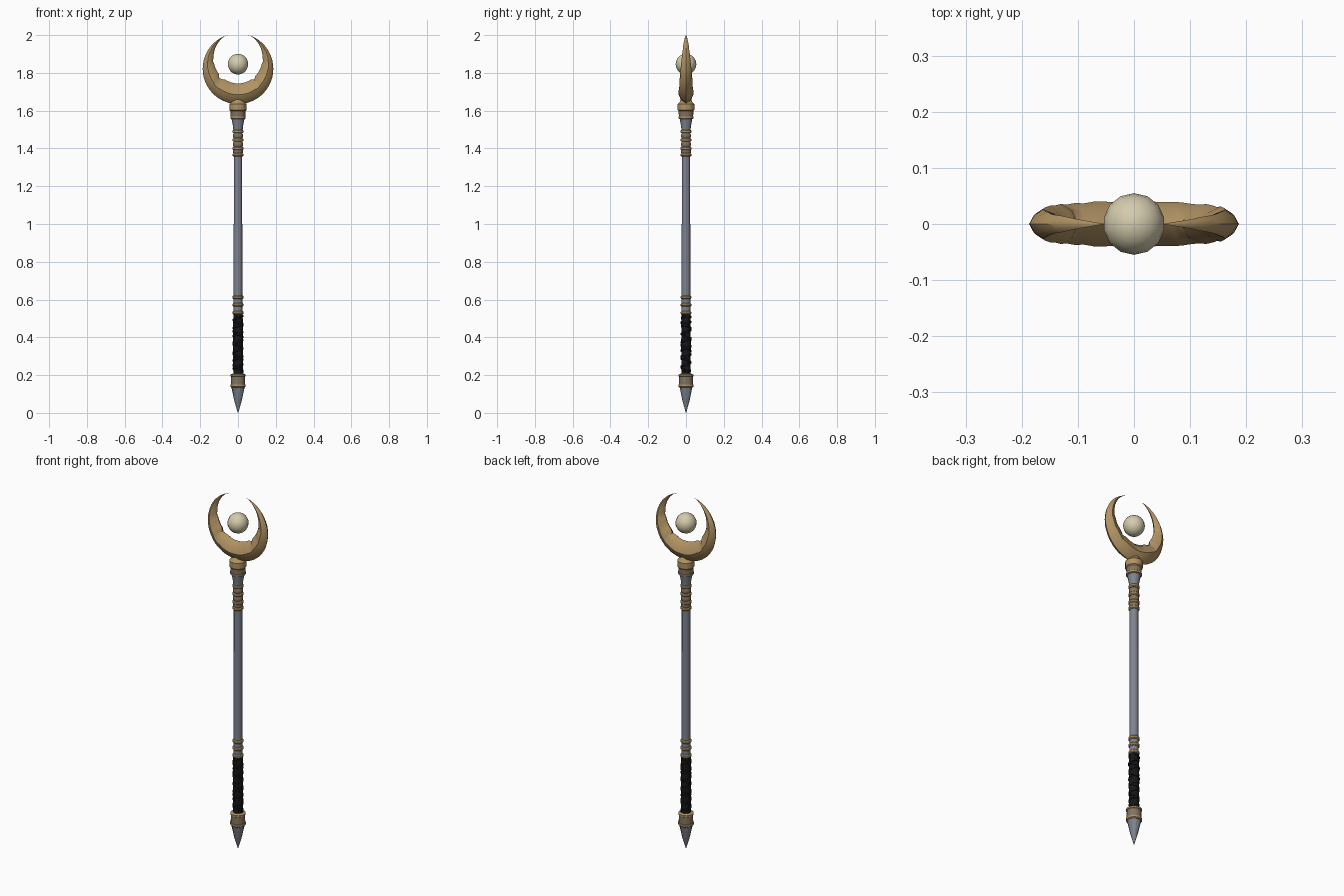
import bpy, bmesh, math, random
from math import sin, cos, pi, radians

if "Cube" in bpy.data.objects:
    bpy.data.objects.remove(bpy.data.objects["Cube"])

random.seed(4)


def material(name, rgb):
    m = bpy.data.materials.new(name)
    m.diffuse_color = (*rgb, 1)
    m.use_nodes = True
    m.node_tree.nodes["Principled BSDF"].inputs["Base Color"].default_value = m.diffuse_color
    return m


GOLD = material("aged gold", (0.44, 0.29, 0.125))
STEEL = material("blue grey steel", (0.21, 0.23, 0.27))
BRONZE = material("dull bronze", (0.22, 0.175, 0.115))
LEATHER = material("black leather", (0.008, 0.008, 0.009))
PEARL = material("cream stone", (0.66, 0.60, 0.42))


def finish(name, bm, mats, angle=35):
    bmesh.ops.recalc_face_normals(bm, faces=bm.faces[:])
    me = bpy.data.meshes.new(name)
    bm.to_mesh(me)
    bm.free()
    for m in mats:
        me.materials.append(m)
    ob = bpy.data.objects.new(name, me)
    bpy.context.collection.objects.link(ob)
    bpy.ops.object.select_all(action='DESELECT')
    ob.select_set(True)
    bpy.context.view_layer.objects.active = ob
    bpy.ops.object.shade_smooth_by_angle(angle=radians(angle))
    return ob


def skin(bm, rings, mat=lambda i: 0):
    """Bridge successive closed rings of points and cap both ends."""
    vs = [[bm.verts.new(p) for p in r] for r in rings]
    n = len(vs[0])
    for i in range(len(vs) - 1):
        for k in range(n):
            j = (k + 1) % n
            f = bm.faces.new((vs[i][k], vs[i][j], vs[i + 1][j], vs[i + 1][k]))
            f.material_index = mat(i)
    bm.faces.new(vs[0]).material_index = mat(0)
    bm.faces.new(vs[-1]).material_index = mat(len(vs) - 2)


def lathe(name, profile, mats, mat=lambda i: 0, sides=14):
    bm = bmesh.new()
    skin(bm, [[(r * cos(2 * pi * k / sides), r * sin(2 * pi * k / sides), z)
               for k in range(sides)] for r, z in profile], mat)
    return finish(name, bm, mats)


def band(name, z, r, h, mat=GOLD):
    """Rounded ring around the shaft."""
    return lathe(name, [(r * 0.85, z - h), (r, z - h * 0.5), (r, z + h * 0.5),
                        (r * 0.85, z + h)], [mat])


# Pointed foot and its collar
lathe("foot_spike", [(0.001, 0.0), (0.02, 0.065), (0.036, 0.14)], [STEEL], sides=10)
lathe("foot_collar", [(0.036, 0.135), (0.041, 0.139), (0.041, 0.149), (0.038, 0.151),
                      (0.037, 0.192), (0.040, 0.194), (0.040, 0.203), (0.027, 0.208)],
      [GOLD, BRONZE], lambda i: 1 if i == 3 else 0)

# Leather grip with crossing wraps
lathe("grip_core", [(0.025, 0.2), (0.026, 0.36), (0.025, 0.525)], [LEATHER])


def wrap(name, turns, phase, hand):
    bm = bmesh.new()
    steps = turns * 14
    rings = []
    for i in range(steps + 1):
        a = hand * 2 * pi * turns * i / steps + phase
        z = 0.213 + 0.3 * i / steps
        r = 0.0255 + random.uniform(-0.0005, 0.001)
        rings.append([((r + dr) * cos(a), (r + dr) * sin(a), z + dz)
                      for dr, dz in ((-0.002, -0.007), (0.003, -0.004),
                                     (0.003, 0.004), (-0.002, 0.007))])
    skin(bm, rings)
    finish(name, bm, [LEATHER])


wrap("grip_wrap_a", 7, 0.0, 1)
wrap("grip_wrap_b", 5, 1.0, -1)

# Shaft, lower and upper ring stacks
lathe("shaft", [(0.023, 0.50), (0.0225, 1.0), (0.022, 1.50)], [STEEL], sides=12)
for i, z in enumerate((0.53, 0.572, 0.612)):
    band(f"lower_ring_{i}", z, 0.029, 0.009)
for i, z in enumerate((1.366, 1.40, 1.445, 1.49)):
    band(f"upper_ring_{i}", z, 0.029, 0.009)
for i, z in enumerate((1.384, 1.422, 1.467)):
    band(f"upper_spacer_{i}", z, 0.026, 0.014, BRONZE)

# Flared neck and the socket holding the crescent
lathe("flared_neck", [(0.024, 1.49), (0.027, 1.52), (0.034, 1.555), (0.036, 1.565)], [STEEL])
lathe("socket", [(0.034, 1.556), (0.041, 1.559), (0.041, 1.568), (0.039, 1.570),
                 (0.040, 1.598), (0.045, 1.603), (0.045, 1.636), (0.036, 1.643),
                 (0.025, 1.665)],
      [GOLD, BRONZE], lambda i: 1 if i == 3 else 0)

# Crescent: bulging section swept between an outer circle and an inner oval
N = 48
NOTCHES = {17: 0.012, 18: 0.008, 30: 0.010, 11: 0.004, 37: 0.004}
bm = bmesh.new()
rings = []
for i in range(N + 1):
    t = -1 + 2 * i / N
    a, b = radians(164.3) * t, radians(152.7) * t
    chip = NOTCHES.get(i, 0)
    o = (0.187 * sin(a), 1.822 - 0.187 * cos(a))
    n = ((0.130 + chip) * sin(b), 1.88 - (0.136 + chip) * cos(b))
    if i in (0, N):
        mid = ((o[0] + n[0]) / 2, 2.0)
        o = (mid[0] + 0.001, 2.0)
        n = (mid[0] - 0.001, 2.0)
    h = 0.040 * (1 - abs(t) ** 1.8) * random.uniform(0.93, 1.03) + 0.0006
    rings.append([(o[0] + (n[0] - o[0]) * u, h * y, o[1] + (n[1] - o[1]) * u)
                  for u, y in ((0, 0), (0.16, 0.62), (0.45, 1), (0.8, 0.68), (1, 0),
                               (0.8, -0.68), (0.45, -1), (0.16, -0.62))])
skin(bm, rings)
finish("crescent", bm, [GOLD], 40)

# Floating orb
bm = bmesh.new()
bmesh.ops.create_uvsphere(bm, u_segments=14, v_segments=10, radius=0.055)
bmesh.ops.translate(bm, verts=bm.verts[:], vec=(0, 0, 1.846))
finish("orb", bm, [PEARL], 45)
